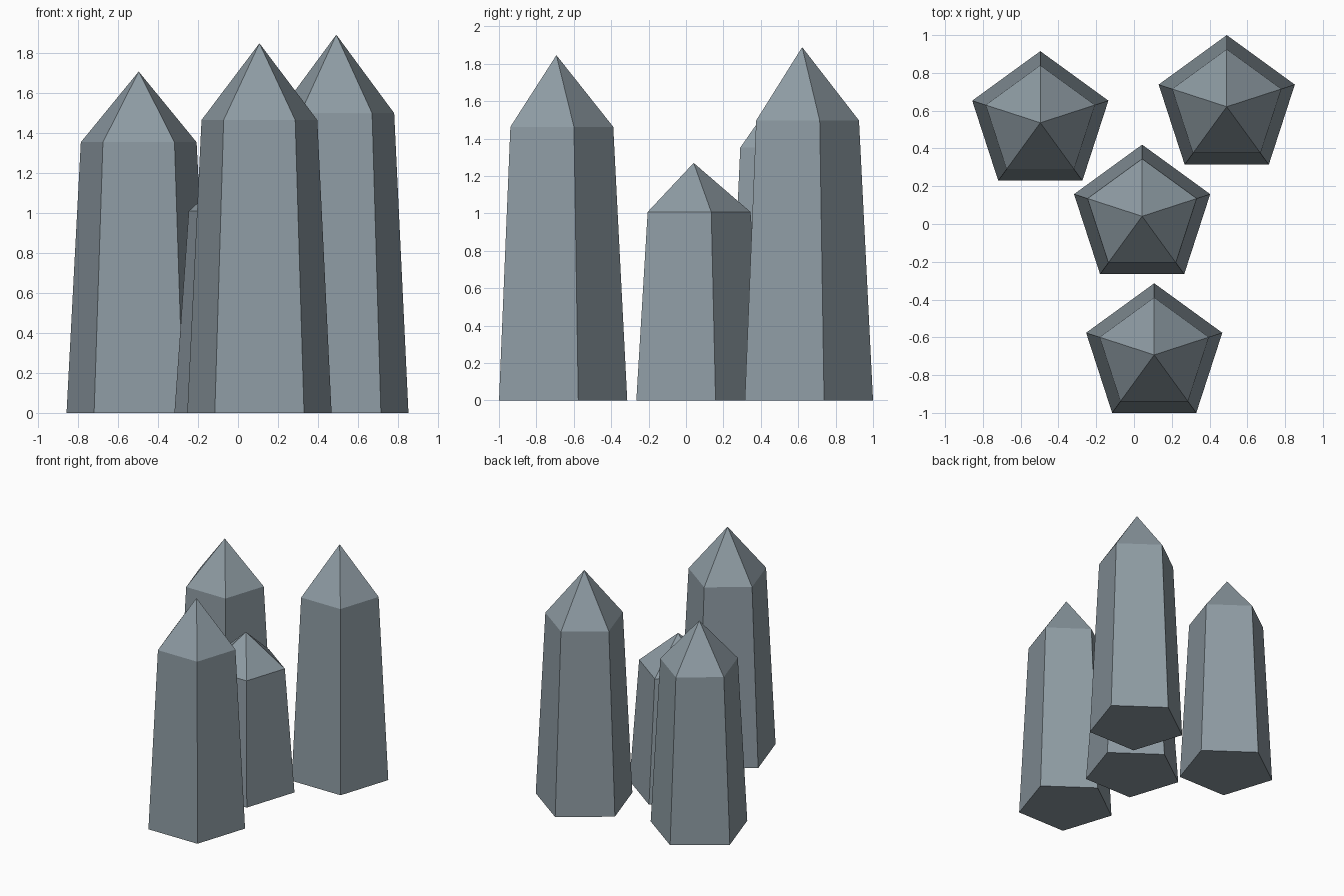
import bpy, bmesh, math

if "Cube" in bpy.data.objects:
    bpy.data.objects.remove(bpy.data.objects["Cube"])

stone = bpy.data.materials.new("slate_grey")
stone.diffuse_color = (0.27, 0.328, 0.366, 1)
stone.use_nodes = True
stone.node_tree.nodes["Principled BSDF"].inputs["Base Color"].default_value = stone.diffuse_color

SIDES, BASE_R, SHOULDER_R = 5, 0.379, 0.304


def crystal(name, x, y, shoulder, tip):
    """Tapered five-sided column with a pointed cap."""
    bm = bmesh.new()

    def ring(r, z):
        angles = [math.pi / 2 + i * math.tau / SIDES for i in range(SIDES)]
        return [bm.verts.new((r * math.cos(a), r * math.sin(a), z)) for a in angles]

    low, high = ring(BASE_R, 0), ring(SHOULDER_R, shoulder)
    point = bm.verts.new((0, 0, tip))
    bm.faces.new(low[::-1])
    for i in range(SIDES):
        j = (i + 1) % SIDES
        bm.faces.new((low[i], low[j], high[j], high[i]))   # column side
        bm.faces.new((high[i], high[j], point))            # cap facet
    mesh = bpy.data.meshes.new(name)
    bm.to_mesh(mesh)
    bm.free()
    mesh.materials.append(stone)
    obj = bpy.data.objects.new(name, mesh)
    obj.location = (x, y, 0)
    bpy.context.collection.objects.link(obj)


# name, centre x, centre y, shoulder height, tip height
crystal("back_left_crystal", -0.496, 0.536, 1.352, 1.705)
crystal("back_right_crystal", 0.491, 0.621, 1.497, 1.889)
crystal("short_middle_crystal", 0.043, 0.041, 1.008, 1.27)
crystal("front_crystal", 0.107, -0.693, 1.463, 1.846)
